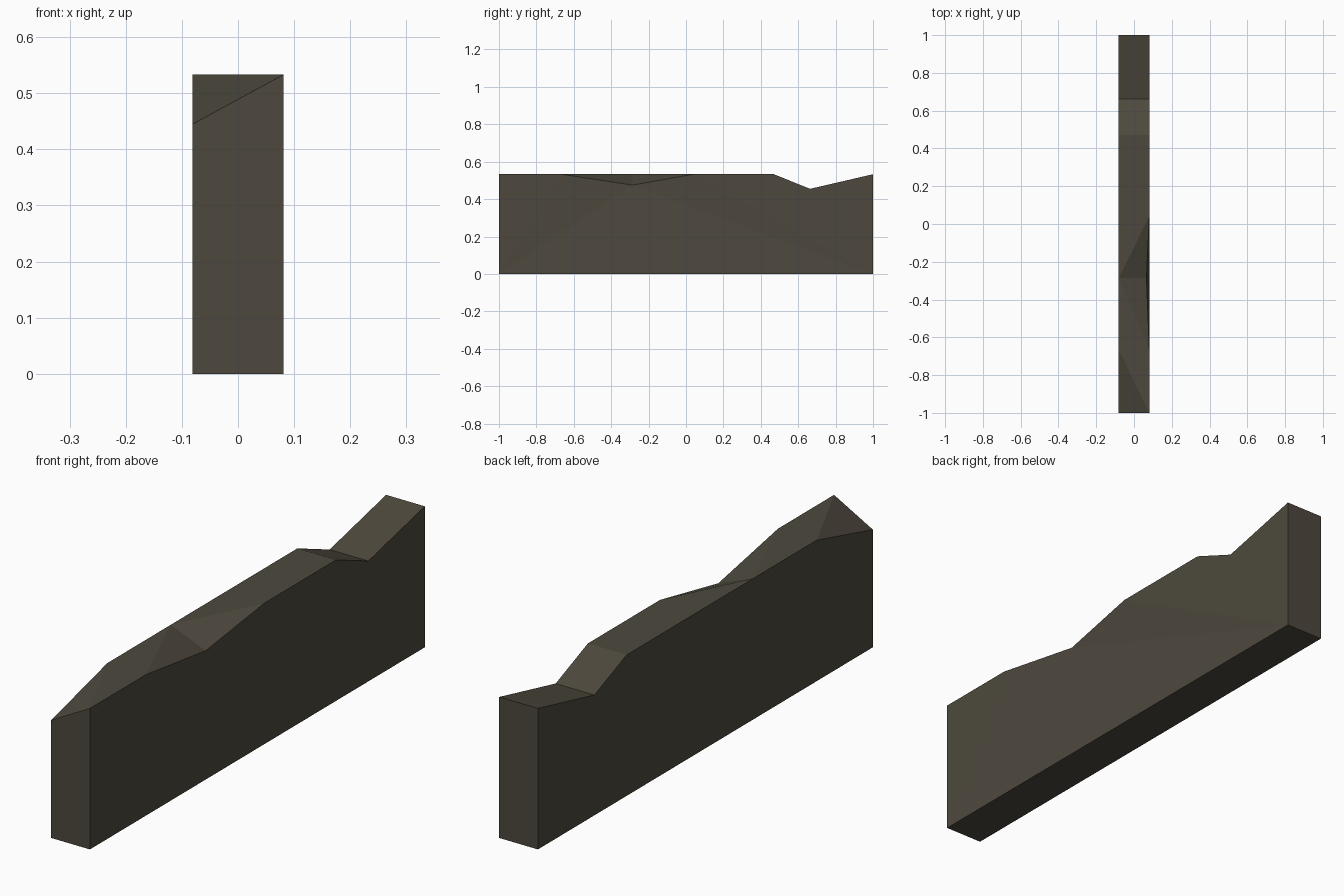
import bpy, bmesh

if "Cube" in bpy.data.objects:
    bpy.data.objects.remove(bpy.data.objects["Cube"])

W = 0.081          # half thickness
TOP = 0.533

# top edge stations: (y, z on left side, z on right side, right side x)
stations = [
    (-1.00, 0.445, TOP, W),
    (-0.665, TOP, TOP, W),
    (-0.287, TOP, 0.475, 0.066),   # chipped dip on the right edge
    (0.04, TOP, TOP, W),
    (0.47, TOP, TOP, W),
    (0.663, 0.455, 0.455, W),      # notch across the whole plank
    (1.00, TOP, TOP, W),
]

bm = bmesh.new()
left = [bm.verts.new((-W, y, zl)) for y, zl, zr, x in stations]
right = [bm.verts.new((x, y, zr)) for y, zl, zr, x in stations]
lb = [bm.verts.new((-W, y, 0)) for y in (-1, 1)]
rb = [bm.verts.new((W, y, 0)) for y in (-1, 1)]

# worn top surface
for i in range(len(stations) - 1):
    a, b, c, d = left[i], right[i], right[i + 1], left[i + 1]
    if i == 2:                       # rising side of the dip
        bm.faces.new((a, b, c))
        bm.faces.new((a, c, d))
    elif i in (0, 1):                # front slope and falling side of the dip
        bm.faces.new((a, b, d))
        bm.faces.new((b, c, d))
    else:
        bm.faces.new((a, b, c, d))

# left side, ends and underside
bm.faces.new(left + [lb[1], lb[0]])
bm.faces.new((left[0], lb[0], rb[0], right[0]))
bm.faces.new((left[-1], right[-1], rb[1], lb[1]))
bm.faces.new((lb[0], lb[1], rb[1], rb[0]))

# right side, fanned so it bends gently in to the dip
for i in range(len(stations) - 1):
    corner = rb[0] if i < 2 else rb[1]
    bm.faces.new((right[i], corner, right[i + 1]))
bm.faces.new((right[2], rb[0], rb[1]))

# split diagonals on the dip side so the top follows the right edge
bmesh.ops.recalc_face_normals(bm, faces=bm.faces)

mesh = bpy.data.meshes.new("worn_slab")
bm.to_mesh(mesh)
bm.free()
mat = bpy.data.materials.new("dark olive stone")
mat.diffuse_color = (0.075, 0.066, 0.047, 1)
mat.use_nodes = True
mat.node_tree.nodes["Principled BSDF"].inputs["Base Color"].default_value = mat.diffuse_color
mesh.materials.append(mat)
slab = bpy.data.objects.new("worn_slab", mesh)
bpy.context.collection.objects.link(slab)
